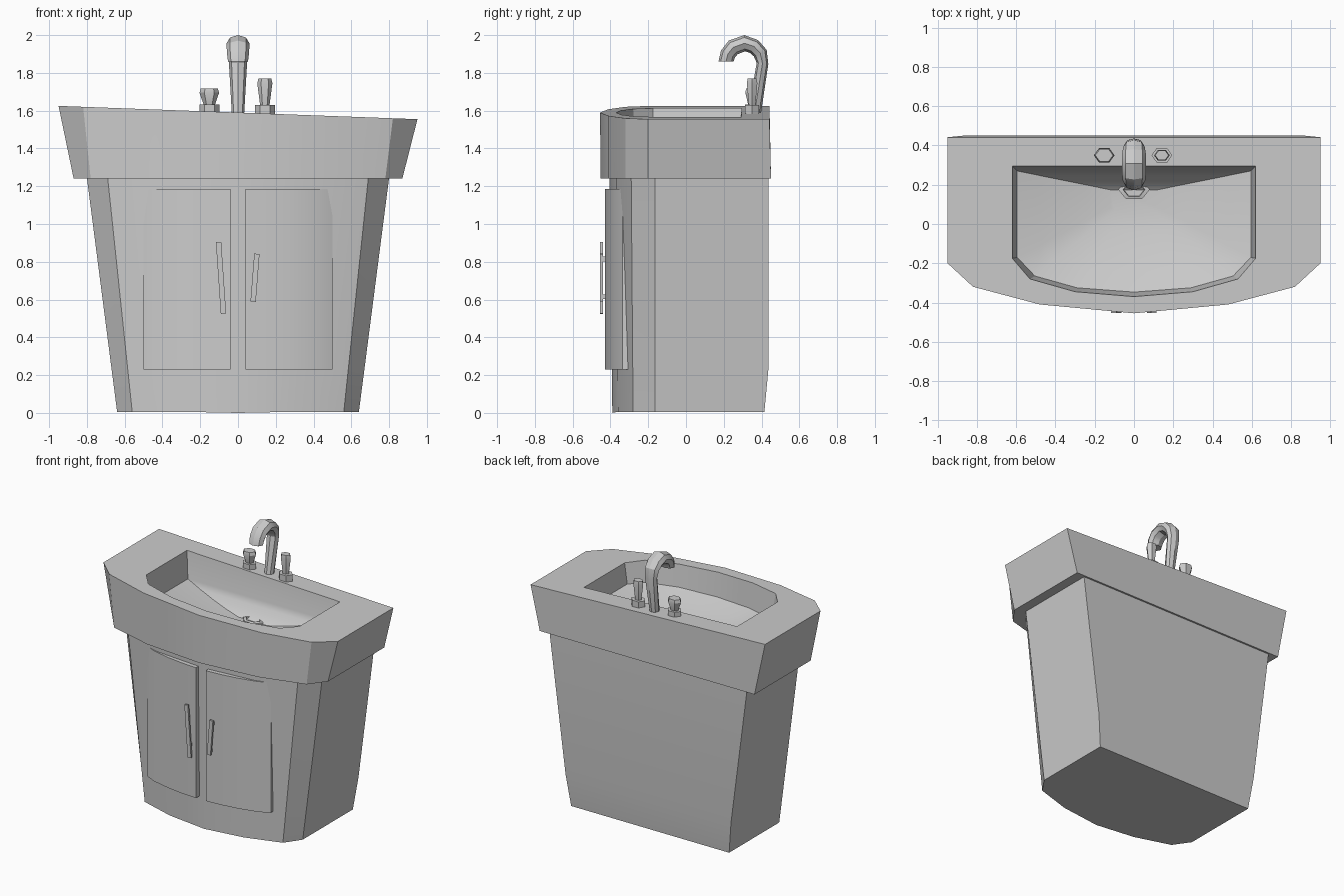
import bpy, bmesh
from math import cos, sin, pi, radians, atan2
from mathutils import Vector, Matrix

if "Cube" in bpy.data.objects:
    bpy.data.objects.remove(bpy.data.objects["Cube"])


def finish(name, bm):
    bmesh.ops.recalc_face_normals(bm, faces=bm.faces)
    me = bpy.data.meshes.new(name)
    bm.to_mesh(me)
    bm.free()
    me.shade_smooth()
    me.set_sharp_from_angle(angle=radians(28))
    ob = bpy.data.objects.new(name, me)
    bpy.context.collection.objects.link(ob)
    return ob


def loft(name, rings, closed=False):
    """Skin equal-sized rings; cap both ends, or join last to first."""
    bm = bmesh.new()
    vs = [[bm.verts.new(p) for p in r] for r in rings]
    n = len(vs[0])
    pairs = list(zip(vs, vs[1:])) + ([(vs[-1], vs[0])] if closed else [])
    for a, b in pairs:
        for i in range(n):
            j = (i + 1) % n
            bm.faces.new((a[i], a[j], b[j], b[i]))
    if not closed:
        bm.faces.new(vs[0])
        bm.faces.new(vs[-1])
    return finish(name, bm)


def outline(half):
    """Mirror a right-hand half outline (ending on x = 0) to a full loop."""
    return half + [(-x, y) for x, y in half[-2::-1]]


def at(points, z):
    return [(x, y, z) for x, y in points]


def hexes(name, cx, cy, profile, ysc=0.8, closed=False):
    rings = [[(cx + r * cos(i * pi / 3), cy + ysc * r * sin(i * pi / 3), z)
              for i in range(6)] for r, z in profile]
    return loft(name, rings, closed)


def box(name, size, matrix):
    bm = bmesh.new()
    bmesh.ops.create_cube(bm, size=1, matrix=matrix @ Matrix.Diagonal((*size, 1)))
    return finish(name, bm)


# countertop with tilted top and sunken bowl
def tilt(x):
    return 1.59 - 0.037 * x

low = outline([(.87, .45), (.87, -.2), (.78, -.32), (.45, -.41), (0, -.452)])
top = outline([(.95, .442), (.95, -.2), (.82, -.32), (.48, -.41), (0, -.455)])
rim = outline([(.62, .295), (.62, -.175), (.53, -.28), (.3, -.345), (0, -.37)])
wall = outline([(.595, .27), (.595, -.17), (.505, -.265), (.29, -.325), (0, -.347)])
rings = [at(low, 1.24)]
rings += [[(x, y, tilt(x)) for x, y in o] for o in (top, rim)]
rings.append(at(wall, 1.42))
for s in (.8, .6, .4, .2):
    rings.append([(x * s, .15 + (y - .15) * s, 1.295 + .125 * s ** 1.6) for x, y in wall])
loft("countertop_basin", rings)

# tapered cabinet with bowed front
foot = outline([(.64, .415), (.64, -.165), (.56, -.28), (.3, -.36), (0, -.39)])
head = outline([(.8, .437), (.8, -.165), (.69, -.29), (.4, -.37), (0, -.405)])
knee = [(a[0] + (b[0] - a[0]) * .19, b[1] if i in (0, 8) else a[1] + (b[1] - a[1]) * .19)
        for i, (a, b) in enumerate(zip(foot, head))]
loft("cabinet", [[(x, y, .006 if x else 0) for x, y in foot], at(knee, .24), at(head, 1.245)])

# bowed doors
curve = [(.04, -.43), (.16, -.422), (.28, -.405), (.42, -.373), (.5, -.335)]
for side, sx in (("left", -1), ("right", 1)):
    loft("door_" + side, [[(sx * x, y, .23), (sx * x, y, 1.185),
                           (sx * x, y + .04, 1.185), (sx * x, y + .04, .23)] for x, y in curve])

# tilted bar handles on short posts
for side, cx, cz, length, lean in (("left", -.09, .715, .38, -.026), ("right", .09, .715, .255, .02)):
    a = atan2(lean, length)
    box("handle_" + side, (.028, .014, length),
        Matrix.Translation((cx, -.447, cz)) @ Matrix.Rotation(a, 4, 'Y'))
    for k, dz in (("upper", .1), ("lower", -.1)):
        box(f"handle_post_{side}_{k}", (.016, .035, .025),
            Matrix.Translation((cx + lean * dz / length, -.428, cz + dz)))

# gooseneck faucet: (y, z, half width in x, radius in the bend plane)
path = [(.36, 1.57, .032, .034), (.405, 1.85, .048, .031), (.393, 1.905, .055, .038),
        (.36, 1.94, .06, .04), (.31, 1.957, .06, .043), (.25, 1.935, .06, .043),
        (.222, 1.9, .058, .041), (.212, 1.86, .053, .04)]
rings = []
for i, (y, z, w, r) in enumerate(path):
    p, q = path[max(i - 1, 0)], path[min(i + 1, len(path) - 1)]
    t = Vector((0, q[0] - p[0], q[1] - p[1])).normalized()
    if i == len(path) - 1:
        t = Vector((0, 0, -1))
    side = Vector((0, -t.z, t.y))
    rings.append([Vector((w * cos(k * pi / 4), y, z)) + side * r * sin(k * pi / 4)
                  for k in range(8)])
loft("faucet", rings)

# hexagonal tap knobs
hexes("tap_left", -.152, .35, [(.053, 1.57), (.053, 1.632), (.03, 1.632), (.052, 1.695), (.045, 1.717)])
hexes("tap_right", .142, .35, [(.053, 1.57), (.053, 1.63), (.025, 1.63), (.04, 1.745), (.034, 1.77)])

# drain ring
hexes("drain", 0, .175, [(.08, 1.28), (.08, 1.315), (.056, 1.32), (.05, 1.29)], .7, closed=True)
